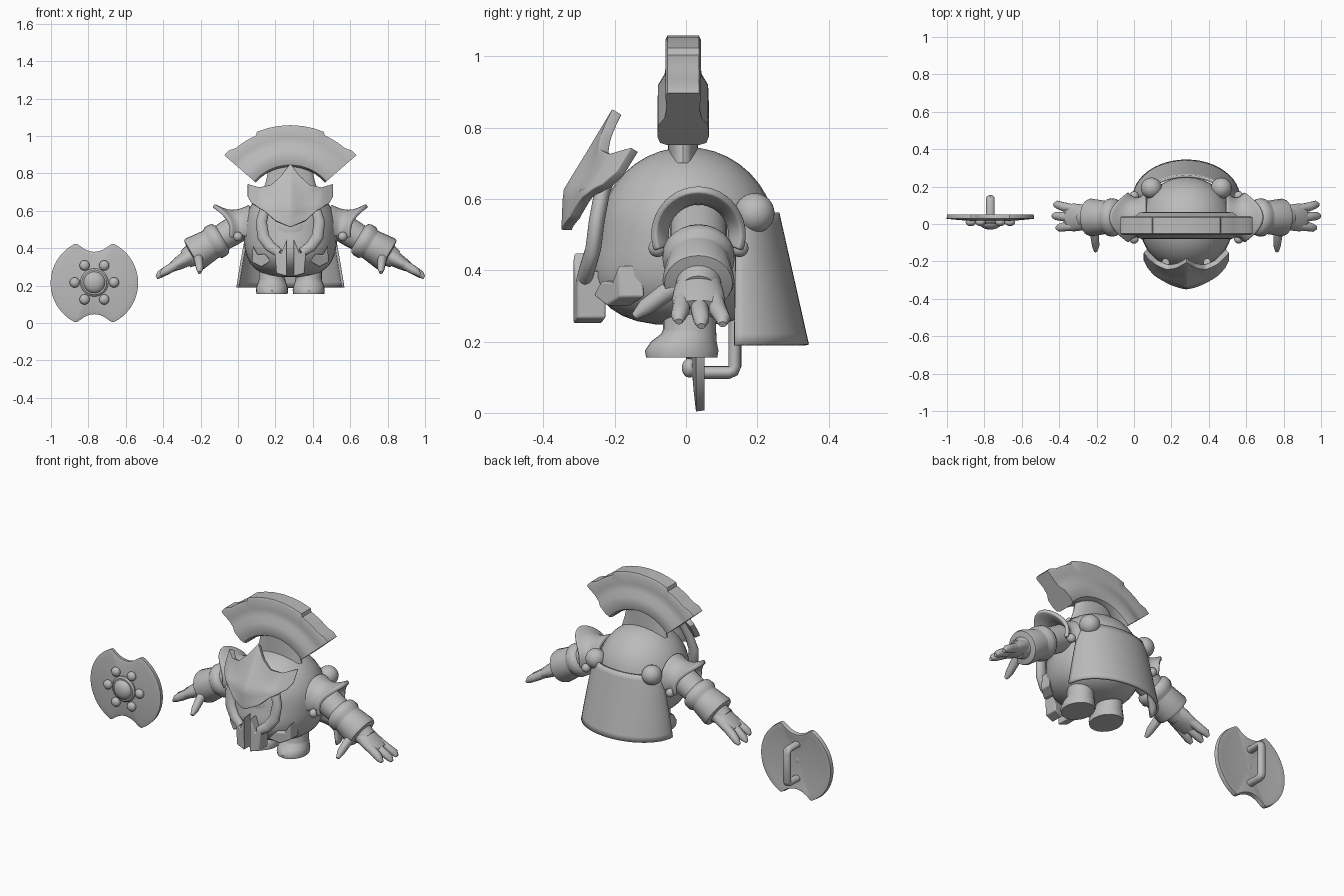
import bpy, bmesh, math
from mathutils import Vector as V

if "Cube" in bpy.data.objects:
    bpy.data.objects.remove(bpy.data.objects["Cube"])

CX = 0.28          # middle of the figure
SX = -0.768        # middle of the shield
grey = bpy.data.materials.new("plain_grey")
grey.diffuse_color = (0.5, 0.5, 0.5, 1)
grey.use_nodes = True
grey.node_tree.nodes["Principled BSDF"].inputs["Base Color"].default_value = grey.diffuse_color


def finish(name, bm, x0, thick=0, bevel=0, angle=40):
    """Turn a bmesh into a smooth shaded object shifted to x0."""
    bmesh.ops.recalc_face_normals(bm, faces=bm.faces)
    me = bpy.data.meshes.new(name)
    bm.to_mesh(me)
    bm.free()
    me.materials.append(grey)
    ob = bpy.data.objects.new(name, me)
    ob.location.x = x0
    bpy.context.collection.objects.link(ob)
    if thick:
        m = ob.modifiers.new("thickness", 'SOLIDIFY')
        m.thickness, m.offset = thick, 0
    if bevel:
        m = ob.modifiers.new("bevel", 'BEVEL')
        m.width, m.segments, m.limit_method = bevel, 3, 'ANGLE'
    bpy.ops.object.select_all(action='DESELECT')
    ob.select_set(True)
    bpy.context.view_layer.objects.active = ob
    bpy.ops.object.shade_smooth_by_angle(angle=math.radians(angle))
    return ob


def grid(name, rows, x0=CX, wrap=False, caps=False, **kw):
    """Skin a list of point rows."""
    bm = bmesh.new()
    vs = [[bm.verts.new(p) for p in r] for r in rows]
    n = len(vs[0])
    for a, b in zip(vs, vs[1:]):
        for i in range(n if wrap else n - 1):
            j = (i + 1) % n
            bm.faces.new((a[i], a[j], b[j], b[i]))
    if caps:
        bm.faces.new(vs[0])
        bm.faces.new(vs[-1])
    return finish(name, bm, x0, **kw)


def loft(name, secs, ref=(0, 1, 0), axis=None, x0=CX, n=24, **kw):
    """Tube through (centre, width, depth along ref) sections."""
    rows = []
    for i, (c, a, b) in enumerate(secs):
        t = V(axis) if axis else V(secs[min(i + 1, len(secs) - 1)][0]) - V(secs[max(i - 1, 0)][0])
        t.normalize()
        u = t.cross(V(ref)).normalized()
        v = u.cross(t)
        rows.append([V(c) + u * a * math.cos(k * math.tau / n) + v * b * math.sin(k * math.tau / n)
                     for k in range(n)])
    return grid(name, rows, x0, True, True, **kw)


def ball(name, c, r, x0=CX, scale=(1, 1, 1), shape=None):
    bm = bmesh.new()
    bmesh.ops.create_uvsphere(bm, u_segments=32, v_segments=20, radius=r)
    for v in bm.verts:
        if shape:
            shape(v.co)
        v.co = V(a * b for a, b in zip(v.co, scale)) + V(c)
    return finish(name, bm, x0)


def lerp(x, pts):
    for (a, p), (b, q) in zip(pts, pts[1:]):
        if x <= b:
            return p + (q - p) * max(0, x - a) / (b - a)
    return pts[-1][1]


# Round helmet body, fuller towards the jaw
def jaw(co):
    if co.z < 0:
        flat = max(1e-6, math.hypot(co.x, co.y))
        u = min(1, -co.z / 0.25)
        r = 0.25 * max(0, 1 - u ** 2.9) ** (1 / 2.9)
        co.x, co.y = co.x * r / flat, co.y * r / flat
        if co.y < 0:
            co.y *= 1 + 0.12 * min(1, u * 2)


ball("helmet_body", (0, 0.003, 0.495), 0.25, shape=jaw)

# Crest: thick inner band, thinner outer band, stepped outer rim
rows = []
for deg in [-49, -45, -40, -34, -28, -24, -22.5, -15, -8, 0, 8, 15, 22.5, 24, 28, 34, 40, 45, 49]:
    a = math.radians(deg)
    top = 0.468 if abs(deg) < 23 or abs(deg) > 44 else 0.452
    prof = [(0.245, 0.045), (0.255, 0.065), (0.28, 0.072), (0.33, 0.07), (0.36, 0.052),
            (0.4, 0.046), (top - 0.012, 0.05), (top, 0.044)]
    ring = [(r, w) for r, w in prof] + [(r, -w) for r, w in reversed(prof)]
    rows.append([(r * math.sin(a), -0.008 + w, 0.59 + r * math.cos(a)) for r, w in ring])
grid("crest", rows, wrap=True, caps=True)
loft("crest_neck", [((0, -0.008, z), w, 0.042) for z, w in
                    ((0.70, 0.15), (0.76, 0.13), (0.86, 0.11))], axis=(0, 0, 1))

# Winged brow mask leaning back over the front
TOP = [(0, 0.845), (0.05, 0.78), (0.1, 0.735), (0.16, 0.72), (0.22, 0.738)]
LOW = [(0, 0.512), (0.08, 0.545), (0.14, 0.6), (0.2, 0.635), (0.22, 0.67)]
LEAN = [(0.5, -0.335), (0.62, -0.33), (0.75, -0.25), (0.85, -0.19)]
rows = []
for i in range(-22, 23):
    x = i / 100
    lo, hi = lerp(abs(x), LOW), lerp(abs(x), TOP)
    col = []
    for k in range(13):
        z = lo + (hi - lo) * k / 12
        dent = 0.015 * math.sin(math.pi * k / 12) * math.sin(math.pi * min(1, abs(x) / 0.16))
        col.append((x, lerp(z, LEAN) + 1.9 * x * x + 0.1 * abs(x) + dent, z))
    rows.append(col)
grid("brow_mask", rows, thick=0.03, bevel=0.006)

# Narrow visor inside the face opening
ball("visor", (0, -0.215, 0.5), 0.085, scale=(1, 0.4, 1.1))

D = V((0.86, 0, -0.51))        # arm direction
for s, side in ((-1, "left"), (1, "right")):
    def m(x, y, z):
        return V((s * x, y, z))

    # Face guard: curved strip, centre tab and cheek spike
    pts = [(0.11, -0.205, 0.7, 0.02), (0.135, -0.235, 0.62, 0.025), (0.155, -0.25, 0.54, 0.03),
           (0.145, -0.26, 0.46, 0.032), (0.11, -0.275, 0.41, 0.03), (0.06, -0.285, 0.375, 0.024)]
    loft("face_strip_" + side, [(m(x, y, z), w, 0.022) for x, y, z, w in pts])
    tab = [(0.018, 0.25), (0.075, 0.265), (0.085, 0.4), (0.05, 0.37), (0.018, 0.45)]
    spike = [(0.2, 0.415), (0.175, 0.365), (0.135, 0.37), (0.105, 0.33), (0.155, 0.3), (0.205, 0.325)]
    for nm, shape, y0, y1, k in (("chin_tab_", tab, -0.32, -0.24, 0.2),
                                 ("cheek_spike_", spike, -0.34, -0.27, 0.75)):
        grid(nm + side, [[m(x, y + k * x, z) for x, z in shape] for y in (y0, y1)],
             wrap=True, caps=True, bevel=0.006)

    # Shoulder guard flaring up to an outer lip, with end knobs
    rows = []
    for k in range(25):
        p = math.radians(-110 + 220 * k / 24)
        edge = 0.32 + 0.09 * max(0, math.cos(p)) ** 2
        row = []
        for j in range(9):
            t = j / 8
            r = 0.122 - 0.03 * math.sin(math.pi * t) + 0.005 * t
            row.append(m(0.215 + (edge - 0.215) * t, 0.035 + r * math.sin(p), 0.5 + r * math.cos(p)))
        rows.append(row)
    grid("shoulder_guard_" + side, rows, thick=0.022, bevel=0.006)
    for y in (-0.08, 0.15):
        ball("shoulder_knob_" + side, m(0.28, y, 0.462), 0.025)

    # Arm with a two-step gauntlet
    start = V((0.2, 0.035, 0.555))
    ax = m(*D)

    def on_arm(t, y=0, drop=0):
        p = start + D * t
        return m(p.x, p.y + y, p.z - drop)
    arm = [(0, .075), (.15, .075), (.19, .072), (.2, .088), (.215, .095), (.245, .095), (.26, .084),
           (.27, .084), (.36, .095), (.375, .09), (.38, .06), (.42, .05)]
    loft("arm_" + side, [(on_arm(t), r, r * 1.06) for t, r in arm], axis=ax)
    # Mitten palm, three fingers and a forward thumb
    loft("palm_" + side, [(on_arm(t), a, b) for t, a, b in
                          ((.37, .05, .06), (.42, .042, .07), (.47, .034, .075), (.51, .024, .066))], axis=ax)
    for y0, y1, end in ((-0.045, -0.055, 0.575), (0, 0.008, 0.6), (0.045, 0.068, 0.59)):
        loft("finger_" + side, [(on_arm(.46, y0), .026, .024), (on_arm(.53, (y0 + y1) / 2), .024, .025),
                                (on_arm(end - .02, y1), .02, .022), (on_arm(end, y1, .006), .009, .011)],
             axis=ax, n=14)
    loft("thumb_" + side, [(m(.5, 0, .37), .028, .026), (m(.49, -.06, .335), .026, .024),
                           (m(.485, -.115, .295), .023, .02), (m(.485, -.145, .27), .01, .01)],
         ref=(1, 0, 0), n=14)

    # Stubby leg and boot
    boot = [(.155, .083, .1, -.012), (.175, .086, .103, -.012), (.2, .082, .092, -.006),
            (.222, .073, .077, .008), (.235, .07, .074, .01), (.32, .07, .074, .01)]
    loft("boot_" + side, [(m(.098, y, z), a, b) for z, a, b, y in boot], axis=(0, 0, 1))

    # Cape clasp
    ball("cape_clasp_" + side, m(0.187, 0.192, 0.56), 0.056)

# Cape widening from the clasps to the hem
rows = []
for k in range(13):
    t = k / 12
    w, d = 0.21 + 0.072 * t ** 0.8, 0.115 + 0.088 * t
    y0 = 0.14 - 0.005 * t
    rows.append([(w * math.sin(a), y0 + d * math.cos(a), 0.56 - 0.37 * t)
                 for a in [math.radians(-90 + 7.5 * i) for i in range(25)]])
grid("cape", rows, thick=0.014)

# Shield: dished disc with a bite at top and bottom
rows = []
for k in range(0, 9):
    f = max(0.02, k / 8)
    ring = []
    for i in range(96):
        a = math.tau * i / 96
        x, z = 0.2325 * math.cos(a), 0.2325 * math.sin(a)
        if abs(x) < 0.097:
            z = math.copysign(0.165 + 0.047 * (x / 0.097) ** 2, z)
        ring.append((x * f, 0.026 + 0.014 * f * f, 0.214 + z * f))
    rows.append(ring)
grid("shield_disc", rows, SX, True, thick=0.024, bevel=0.004)

# Boss, its ring and six studs
loft("shield_boss_ring", [((0, y, 0.217), r, r) for y, r in ((0.03, .075), (0.008, .075), (0.0, .066))],
     ref=(0, 0, 1), x0=SX, n=32)
ball("shield_boss", (0, 0.005, 0.217), 0.058, SX, (1, 0.6, 1))
for i in range(6):
    a = math.tau * i / 6
    ball("shield_stud", (0.105 * math.cos(a), 0.01, 0.217 + 0.105 * math.sin(a)), 0.027, SX, (1, 0.8, 1))

# Grip behind the shield
path = [(0.03, 0.113), (0.12, 0.113), (0.132, 0.118), (0.137, 0.13),
        (0.137, 0.30), (0.132, 0.312), (0.12, 0.317), (0.03, 0.317)]
loft("shield_grip", [((0, y, z), 0.018, 0.023) for y, z in path], ref=(1, 0, 0), x0=SX, n=16)
